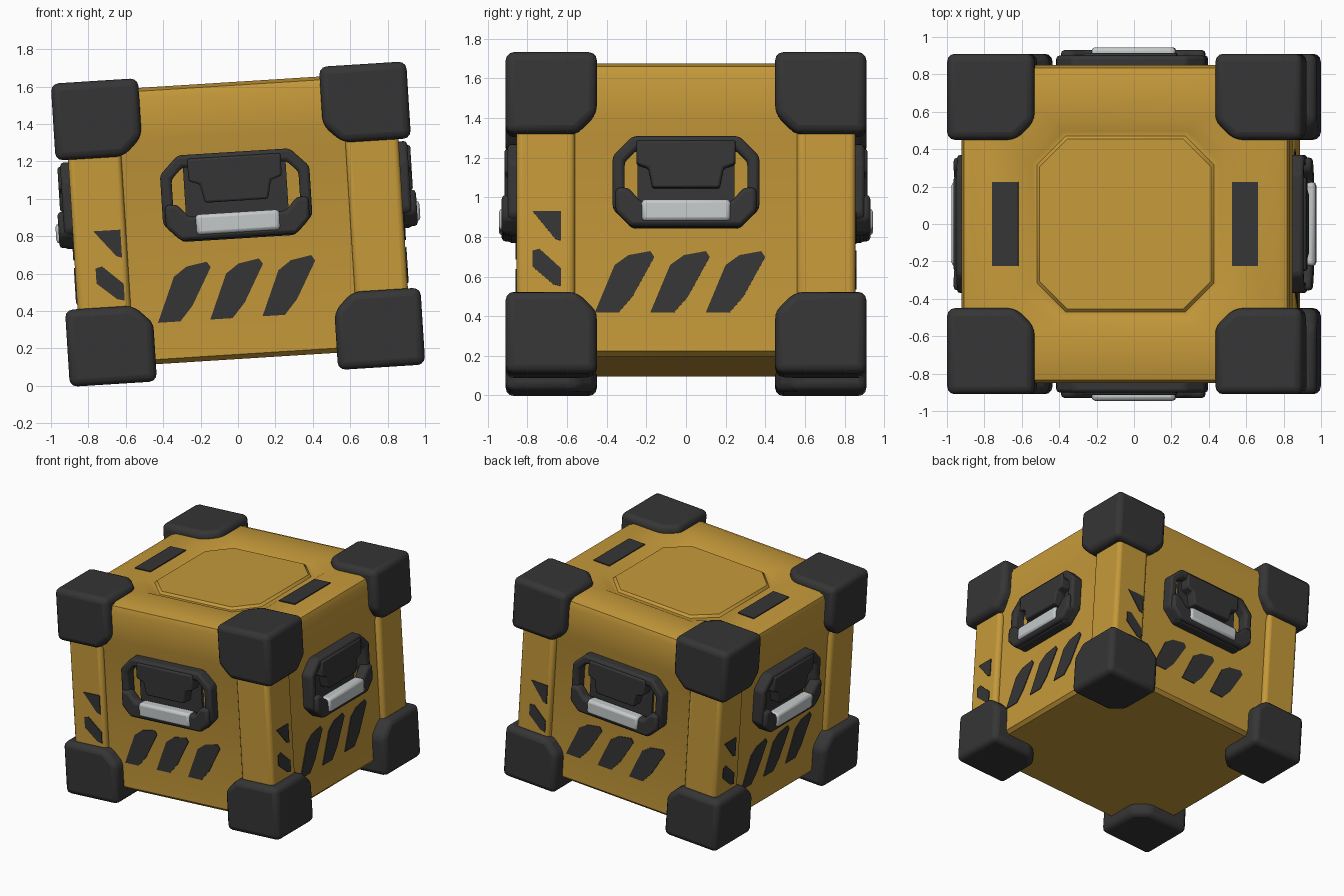
import bpy, bmesh, math
from mathutils import Matrix, Vector

if "Cube" in bpy.data.objects:
    bpy.data.objects.remove(bpy.data.objects["Cube"])

# Whole crate leans slightly about the front-back axis
TILT = Matrix.Translation((0, 0, 0.865)) @ Matrix.Rotation(math.radians(-3.6), 4, 'Y')


def material(name, rgb):
    m = bpy.data.materials.new(name)
    m.diffuse_color = (*rgb, 1)
    m.use_nodes = True
    m.node_tree.nodes["Principled BSDF"].inputs["Base Color"].default_value = m.diffuse_color
    return m


YELLOW = material("mustard yellow", (0.56, 0.32, 0.042))
DARK = material("charcoal", (0.036, 0.036, 0.037))
GREY = material("light grey", (0.55, 0.58, 0.59))


def finish(bm, name, mat, matrix=Matrix(), bevel=0, segments=2):
    bm.transform(TILT @ matrix)
    bmesh.ops.recalc_face_normals(bm, faces=bm.faces)
    me = bpy.data.meshes.new(name)
    bm.to_mesh(me)
    bm.free()
    me.materials.append(mat)
    ob = bpy.data.objects.new(name, me)
    bpy.context.collection.objects.link(ob)
    if bevel:
        mod = ob.modifiers.new("soft edges", 'BEVEL')
        mod.width = bevel
        mod.segments = segments
        mod.limit_method = 'ANGLE'
        mod.angle_limit = math.radians(30)
    return ob


def loft(name, mat, rings, matrix=Matrix(), closed=False, bevel=0):
    """Skin a list of equal-length point rings; cap the ends or close into a loop."""
    bm = bmesh.new()
    loops = [[bm.verts.new(p) for p in r] for r in rings]
    n = len(loops[0])
    pairs = list(zip(loops, loops[1:]))
    if closed:
        pairs.append((loops[-1], loops[0]))
    else:
        bm.faces.new(loops[0])
        bm.faces.new(loops[-1])
    for a, b in pairs:
        for i in range(n):
            j = (i + 1) % n
            bm.faces.new((a[i], a[j], b[j], b[i]))
    return finish(bm, name, mat, matrix, bevel)


def prism(name, mat, pts, d0, d1, matrix, bevel=0):
    """Front-facing outline (across, up) extruded from depth d0 out to d1."""
    return loft(name, mat, [[(a, -d, b) for a, b in pts] for d in (d0, d1)], matrix, bevel=bevel)


def octagon(a, b, c):
    return [(a, c - b), (a, b - c), (a - c, b), (c - a, b),
            (-a, b - c), (-a, c - b), (c - a, -b), (a - c, -b)]


def rect(a0, a1, b0, b1):
    return [(a0, b0), (a1, b0), (a1, b1), (a0, b1)]


def box(name, mat, lo, hi, matrix=Matrix(), bevel=0, inner_cut=0):
    bm = bmesh.new()
    bmesh.ops.create_cube(bm, size=1)
    lo, hi = Vector(lo), Vector(hi)
    for v in bm.verts:
        v.co = Vector([lo[i] if v.co[i] < 0 else hi[i] for i in range(3)])
    if inner_cut:
        inner = min(bm.verts, key=lambda v: v.co.x + v.co.y + v.co.z)
        bmesh.ops.bevel(bm, geom=list(inner.link_edges), offset=inner_cut,
                        segments=1, affect='EDGES', profile=0.5)
    return finish(bm, name, mat, matrix, bevel, 3)


# Body: sunken sides, thicker top rim, octagonal sunken lid panel
profile = [(.82, .79, .05, -.72), (.845, .815, .05, -.695), (.845, .815, .05, .36),
           (.88, .85, .06, .48), (.88, .85, .06, .70), (.865, .835, .06, .742),
           (.82, .79, .06, .76), (.56, .55, .18, .76), (.50, .495, .165, .73),
           (.475, .47, .155, .73), (.46, .455, .15, .748)]
loft("crate_body", YELLOW,
     [[(x, y, w) for x, y in [
         (a, c - b), (a, b - c), (a - c, b), (c - a, b),
         (-a, b - c), (-a, c - b), (c - a, -b), (a - c, -b)]] for a, b, c, w in profile])

# Corner columns and corner protectors
for sx in (-1, 1):
    for sy in (-1, 1):
        tag = ("right" if sx > 0 else "left") + ("_back" if sy > 0 else "_front")
        box("column_" + tag, YELLOW, (.60, .56, -.71), (.885, .855, .5),
            Matrix.Diagonal((sx, sy, 1, 1)), .03)
        for sz in (-1, 1):
            box("corner_guard_" + tag + ("_top" if sz > 0 else "_bottom"), DARK,
                (.485, .45, .40), (.952, .91, .812),
                Matrix.Diagonal((sx, sy, sz, 1)), .05, .10)

# Lid marker strips
for s, side in ((-1, "left"), (1, "right")):
    box("lid_strip_" + side, DARK, (s * .642 - .07, -.225, .755), (s * .642 + .07, .225, .768))

# Each side: handle and hazard stripes
for k, side in enumerate(("front", "right", "back", "left")):
    turn = Matrix.Rotation(k * math.pi / 2, 4, 'Z')
    d = .845 if k % 2 else .815
    w = .37 if k % 2 else .40          # handle half width
    mid = turn @ Matrix.Translation((0, 0, .155))

    # Octagonal handle frame with open middle
    out, inn = octagon(w, .232, .10), octagon(w - .06, .165, .06)
    loft(side + "_handle_frame", DARK,
         [[(a, -y, b) for a, b in o] for o, y in
          ((out, d - .01), (out, d + .085), (inn, d + .085), (inn, d - .01))],
         mid, closed=True, bevel=.018)
    # Back plate and upper bracket
    prism(side + "_handle_back", DARK, rect(-w + .125, w - .125, -.17, .17), d - .01, d + .02, mid)
    prism(side + "_handle_bracket", DARK,
          [(-.17, -.03), (.17, -.03), (.19, .07), (.25, .09), (.25, .21),
           (-.25, .21), (-.25, .09), (-.19, .07)], d, d + .10, mid, .012)
    # Lower bar with arms, pale grip
    prism(side + "_handle_bar", DARK,
          [(-w + .09, -.225), (w - .09, -.225), (w - .015, -.15), (w - .015, -.03), (w - .08, -.03),
           (w - .14, -.10), (-w + .14, -.10), (-w + .08, -.03), (-w + .015, -.03), (-w + .015, -.15)],
          d + .03, d + .115, mid, .02)
    prism(side + "_handle_grip", GREY, rect(-.225, .225, -.20, -.09), d + .04, d + .13, mid, .02)

    # Three big slanted stripes
    for i, c in enumerate((-.31, -.03, .25)):
        prism(f"{side}_stripe_{i + 1}", DARK,
              [(c - .15, -.50), (c - .03, -.50), (c + .04, -.42), (c + .15, -.22),
               (c + .13, -.19), (c + .02, -.21), (c - .05, -.26)], d - .002, d + .006, turn)
    # Small stripes on the left column
    p = d + .04
    prism(side + "_column_stripe_upper", DARK,
          [(-.775, .01), (-.63, .01), (-.63, -.14), (-.66, -.13)], p - .002, p + .006, turn)
    prism(side + "_column_stripe_lower", DARK,
          [(-.775, -.27), (-.775, -.19), (-.74, -.18), (-.63, -.28), (-.63, -.37), (-.67, -.36)],
          p - .002, p + .006, turn)

for ob in bpy.context.collection.objects:
    ob.select_set(True)
    bpy.context.view_layer.objects.active = ob
bpy.ops.object.shade_smooth_by_angle(angle=math.radians(35))
